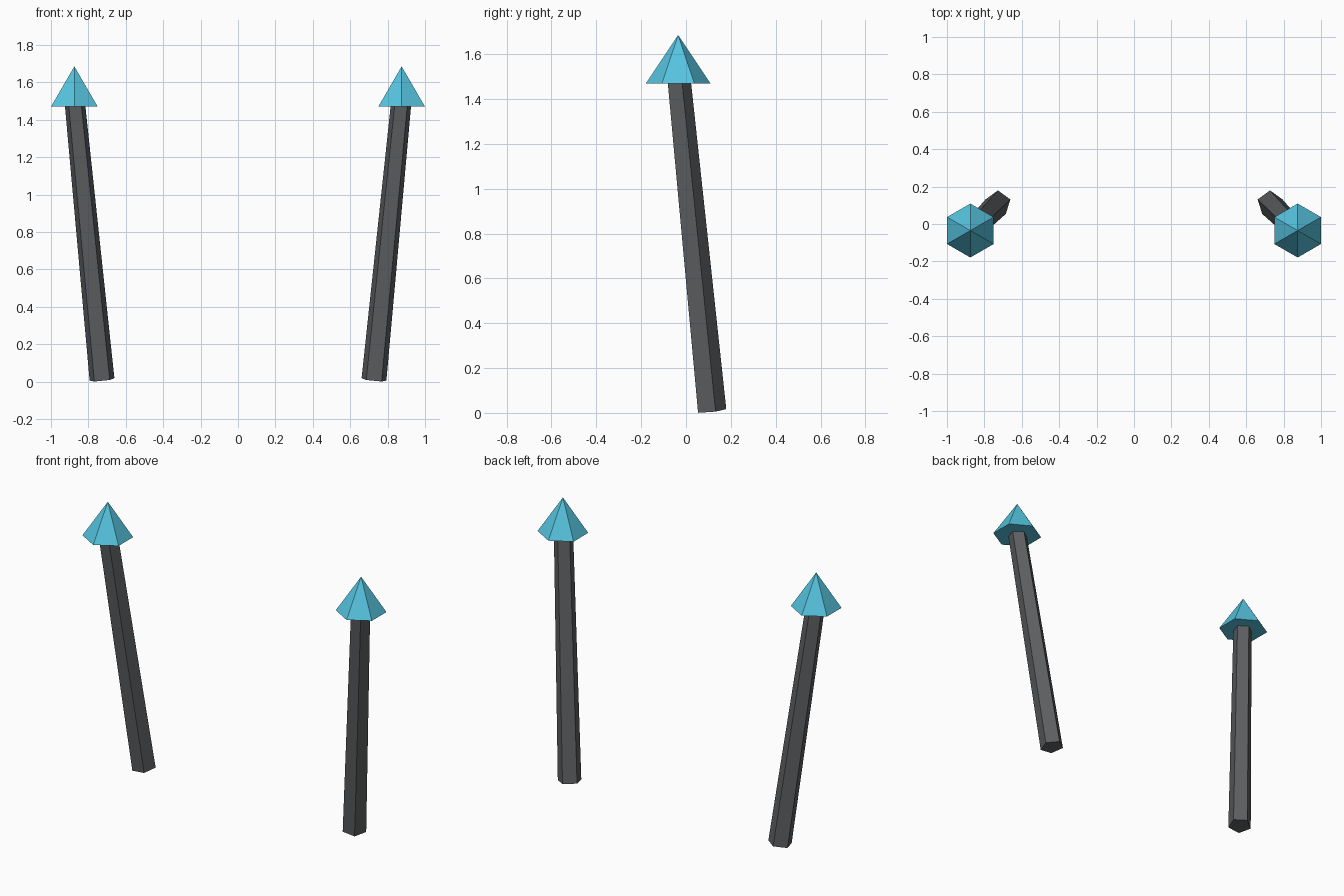
import bpy
import bmesh
from mathutils import Matrix, Vector

cube = bpy.data.objects.get("Cube")
if cube:
    bpy.data.objects.remove(cube, do_unlink=True)


def make_material(name, rgb):
    mat = bpy.data.materials.new(name)
    mat.use_nodes = True
    color = (*rgb, 1.0)
    mat.diffuse_color = color
    bsdf = next(n for n in mat.node_tree.nodes if n.type == "BSDF_PRINCIPLED")
    bsdf.inputs["Base Color"].default_value = color
    return mat


def tapered_prism(name, sides, base, tip, r_base, r_tip, mat):
    """Flat-sided frustum from base to tip, with one corner towards the back."""
    axis = tip - base
    turn = Vector((0, 0, 1)).rotation_difference(axis).to_matrix().to_4x4()
    # The cone primitive puts its first corner on +y
    place = Matrix.Translation((base + tip) / 2) @ turn
    bm = bmesh.new()
    bmesh.ops.create_cone(bm, cap_ends=True, segments=sides, radius1=r_base,
                          radius2=r_tip, depth=axis.length, matrix=place)
    bmesh.ops.remove_doubles(bm, verts=bm.verts, dist=0.0001)
    bmesh.ops.recalc_face_normals(bm, faces=bm.faces)
    mesh = bpy.data.meshes.new(name)
    bm.to_mesh(mesh)
    bm.free()
    mesh.materials.append(mat)
    obj = bpy.data.objects.new(name, mesh)
    bpy.context.collection.objects.link(obj)
    return obj


charcoal = make_material("charcoal", (0.11, 0.115, 0.12))
sky_cyan = make_material("sky cyan", (0.092, 0.55, 0.74))

for side, s in (("left", 1), ("right", -1)):
    # Five-sided pole leaning outwards and forwards
    tapered_prism(side + "_pole", 5, Vector((s * 0.727, 0.11, 0.01)),
                  Vector((s * 0.872, -0.036, 1.485)), 0.07, 0.057, charcoal)
    # Upright six-sided point
    tapered_prism(side + "_point", 6, Vector((s * 0.875, -0.035, 1.47)),
                  Vector((s * 0.875, -0.035, 1.685)), 0.144, 0.0, sky_cyan)
